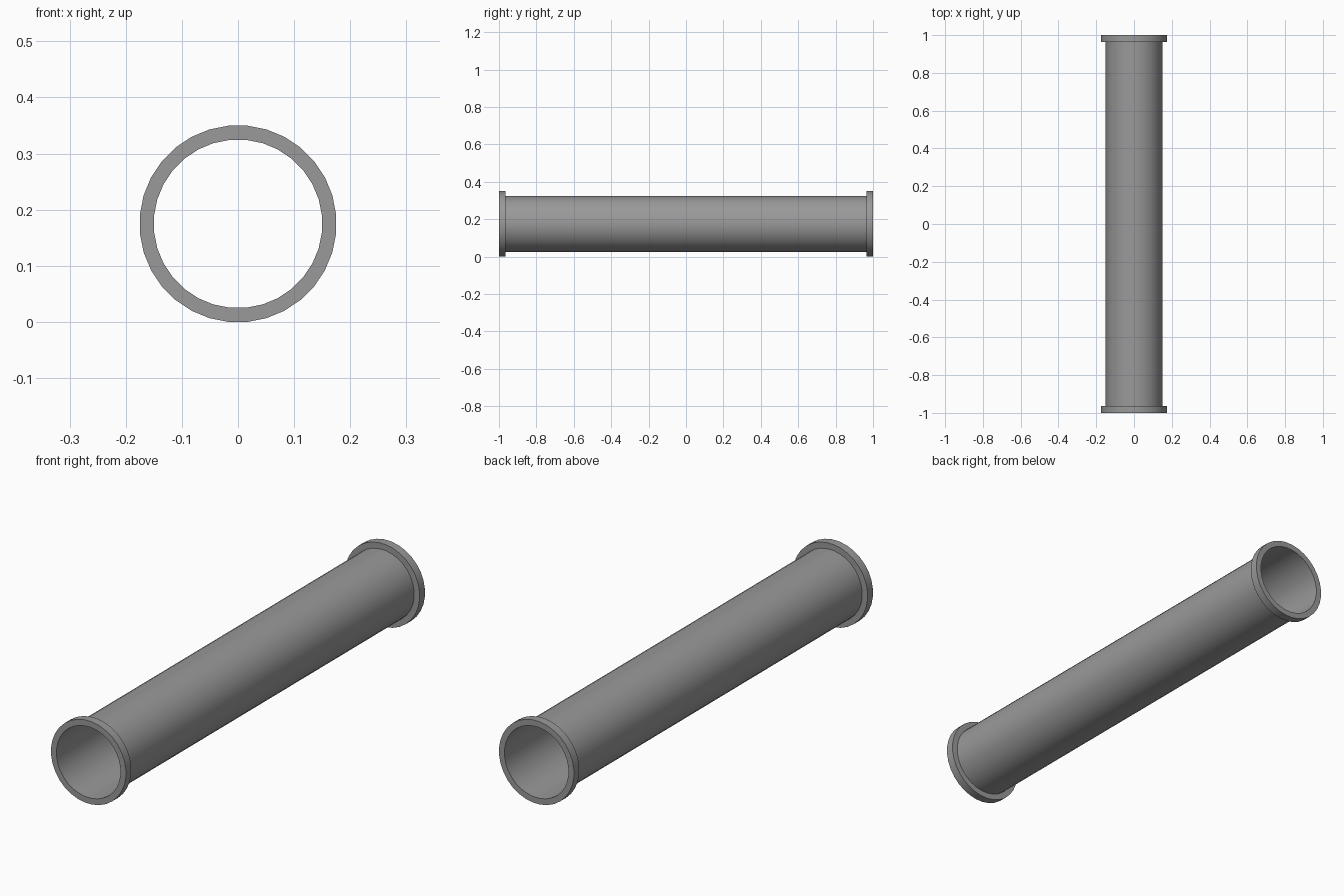
import bpy
import math

SIDES = 32
BORE = 0.1503      # pipe radius
RIM = 0.1757       # flange radius
DEPTH = 0.036      # flange depth along the pipe
AXIS_Z = RIM * math.cos(math.pi / SIDES)

cube = bpy.data.objects.get("Cube")
if cube:
    bpy.data.objects.remove(cube)

grey = bpy.data.materials.new("grey metal")
grey.use_nodes = True
color = (0.32, 0.32, 0.32, 1)
grey.diffuse_color = color
grey.node_tree.nodes["Principled BSDF"].inputs["Base Color"].default_value = color


def lathe(name, profile):
    """Sweep (radius, y) points round the pipe axis, flat side up."""
    verts, faces = [], []
    for i in range(SIDES):
        a = 2 * math.pi * (i + 0.5) / SIDES
        verts += [(r * math.cos(a), y, r * math.sin(a)) for r, y in profile]
    n = len(profile)
    for i in range(SIDES):
        j = (i + 1) % SIDES
        for k in range(n - 1):
            faces.append((i * n + k, i * n + k + 1, j * n + k + 1, j * n + k))
    mesh = bpy.data.meshes.new(name)
    mesh.from_pydata(verts, [], faces)
    mesh.materials.append(grey)
    obj = bpy.data.objects.new(name, mesh)
    obj.location.z = AXIS_Z
    bpy.context.collection.objects.link(obj)
    bpy.ops.object.select_all(action="DESELECT")
    obj.select_set(True)
    bpy.context.view_layer.objects.active = obj
    bpy.ops.object.shade_smooth_by_angle(angle=math.radians(30))
    return obj


# Thin open pipe, running the full length
lathe("pipe", [(BORE, -1), (BORE, 1)])

# Raised collar at each end
lathe("front_flange", [(BORE, -1), (RIM, -1), (RIM, DEPTH - 1), (BORE, DEPTH - 1)])
lathe("back_flange", [(BORE, 1 - DEPTH), (RIM, 1 - DEPTH), (RIM, 1), (BORE, 1)])
